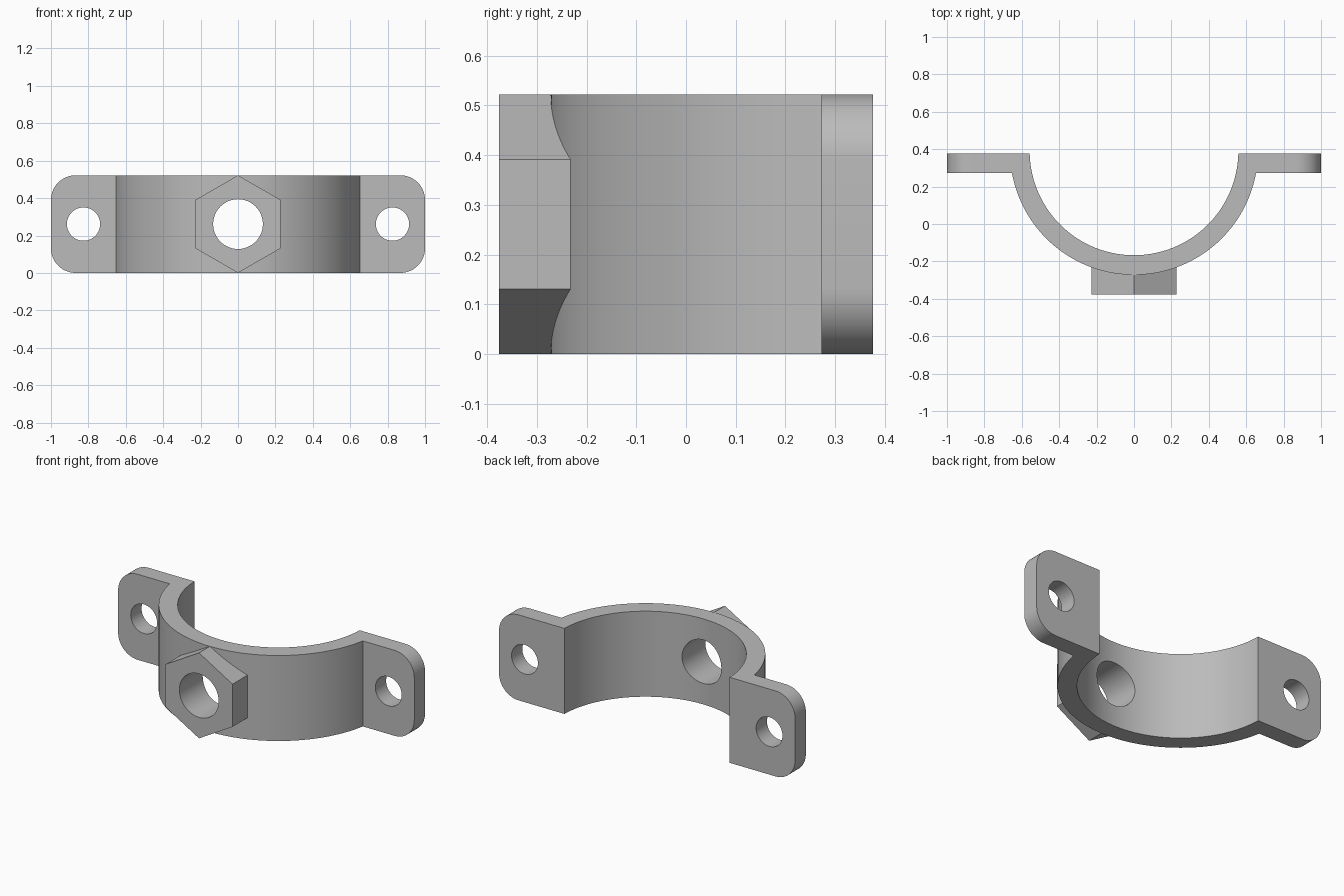
import bpy, bmesh, math
from mathutils import Vector

cube = bpy.data.objects.get("Cube")
if cube:
    bpy.data.objects.remove(cube)

H = 0.522                    # strap width (height)
MID = H / 2
BACK, EAR_FRONT, NUT_FRONT = 0.376, 0.272, -0.376
CY, R_OUT, R_IN = 0.391, 0.663, 0.558

steel = bpy.data.materials.new("grey_steel")
steel.use_nodes = True
GREY = (0.5, 0.5, 0.5, 1)
steel.diffuse_color = GREY
steel.node_tree.nodes["Principled BSDF"].inputs["Base Color"].default_value = GREY


def arc(cx, cy, r, a0, a1, n):
    return [(cx + r * math.cos(a0 + (a1 - a0) * i / n),
             cy + r * math.sin(a0 + (a1 - a0) * i / n)) for i in range(n + 1)]


def prism(name, points, depth):
    """Extrude a closed 3D outline along a depth vector."""
    bm = bmesh.new()
    face = bm.faces.new([bm.verts.new(p) for p in points])
    out = bmesh.ops.extrude_face_region(bm, geom=[face])
    verts = [v for v in out["geom"] if isinstance(v, bmesh.types.BMVert)]
    bmesh.ops.translate(bm, verts=verts, vec=Vector(depth))
    bmesh.ops.recalc_face_normals(bm, faces=bm.faces[:])
    mesh = bpy.data.meshes.new(name)
    bm.to_mesh(mesh)
    bm.free()
    mesh.materials.append(steel)
    obj = bpy.data.objects.new(name, mesh)
    bpy.context.collection.objects.link(obj)
    return obj


def prism_y(name, outline, y0, y1):
    return prism(name, [(x, y0, z) for x, z in outline], (0, y1 - y0, 0))


def circle(cx, r, n, start=0):
    return arc(cx, MID, r, start, start + math.tau, n)[:-1]


def combine(target, other, operation):
    mod = target.modifiers.new(operation.title(), "BOOLEAN")
    mod.operation, mod.object, mod.solver = operation, other, "EXACT"
    bpy.ops.object.select_all(action="DESELECT")
    bpy.context.view_layer.objects.active = target
    target.select_set(True)
    bpy.ops.object.modifier_apply(modifier=mod.name)
    bpy.data.objects.remove(other)


# Half-ring strap with a flat ear at each end
a_out = math.asin((EAR_FRONT - CY) / R_OUT)
a_in = math.asin((BACK - CY) / R_IN)
profile = ([(-1, BACK), (-1, EAR_FRONT)]
           + arc(0, CY, R_OUT, -math.pi - a_out, a_out, 72)
           + [(1, EAR_FRONT), (1, BACK)]
           + arc(0, CY, R_IN, a_in, -math.pi - a_in, 72))
clamp = prism("pipe_clamp", [(x, y, 0) for x, y in profile], (0, 0, H))

# Rounded ear corners
c = 0.132
for sx in (-1, 1):
    for sz in (-1, 1):
        curve = arc(sx * (1 - c), MID + sz * (MID - c), c,
                    0 if sx > 0 else math.pi, sz * math.pi / 2, 14)
        if sx < 0 and sz < 0:
            curve = arc(c - 1, c, c, math.pi, 1.5 * math.pi, 14)
        x_end, z_end = sx * (1 - c), MID + sz * MID
        corner = [(x_end, z_end + sz * 0.1), (sx * 1.1, z_end + sz * 0.1),
                  (sx * 1.1, MID + sz * (MID - c))] + curve
        combine(clamp, prism_y("corner_cutter", corner, 0.2, 0.45), "DIFFERENCE")

# Hexagonal boss, embedded in the strap
combine(clamp, prism_y("hex_boss", circle(0, MID, 6, math.pi / 2),
                       NUT_FRONT, -0.2), "UNION")

# Boss bore and ear bolt holes
for x, r, y0, y1 in ((0, 0.133, -0.5, 0.1), (-0.826, 0.089, 0.2, 0.5), (0.826, 0.089, 0.2, 0.5)):
    combine(clamp, prism_y("hole_cutter", circle(x, r, 48), y0, y1), "DIFFERENCE")

bpy.ops.object.shade_smooth_by_angle(angle=math.radians(25))
